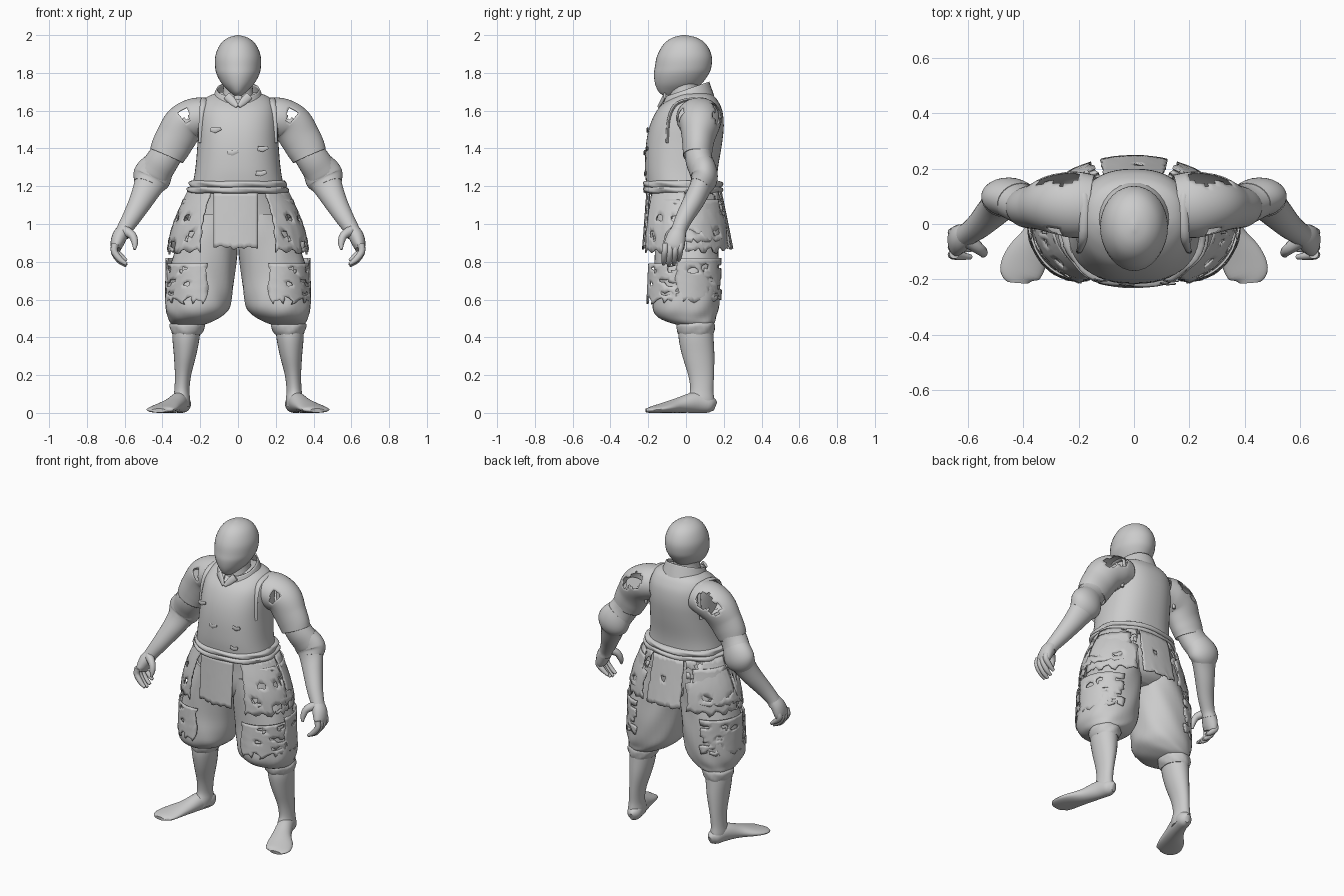
import bpy, bmesh, math, random
from mathutils import Vector as V

rng = random.Random(5)


def finish(name, bm, mirror=False, thick=0.0, angle=45):
    me = bpy.data.meshes.new(name)
    bmesh.ops.recalc_face_normals(bm, faces=bm.faces)
    bm.to_mesh(me)
    bm.free()
    ob = bpy.data.objects.new(name, me)
    bpy.context.collection.objects.link(ob)
    bpy.ops.object.select_all(action='DESELECT')
    ob.select_set(True)
    bpy.context.view_layer.objects.active = ob
    bpy.ops.object.shade_smooth_by_angle(angle=math.radians(angle))
    if thick:
        ob.modifiers.new("thickness", 'SOLIDIFY').thickness = thick
    if mirror:
        ob.modifiers.new("mirror", 'MIRROR').use_axis = (True, False, False)
    return ob


def spline(rows, sub):
    # Catmull-Rom through rows of numbers
    out, n = [], len(rows)
    for i in range(n - 1):
        a, b, c, d = rows[max(i - 1, 0)], rows[i], rows[i + 1], rows[min(i + 2, n - 1)]
        for s in range(sub):
            t = s / sub
            out.append([q + .5 * t * (r - p + t * (2*p - 5*q + 4*r - e + t * (3*(q - r) + e - p)))
                        for p, q, r, e in zip(a, b, c, d)])
    return out + [list(rows[-1])]


def loft(name, rows, ref=None, n=28, sub=4, mirror=False, caps=True, wave=0, power=1.0, holes=(), thick=0):
    # rows are x, y, z, r1, r2; horizontal rings unless ref gives the r2 direction
    bm = bmesh.new()
    rows = spline(rows, sub)
    P = [V(r[:3]) for r in rows]
    rings = []
    for i, r in enumerate(rows):
        u, v = V((1, 0, 0)), V((0, 1, 0))
        if ref:
            t = (P[min(i + 1, len(P) - 1)] - P[max(i - 1, 0)]).normalized()
            v = (V(ref) - t * t.dot(V(ref))).normalized()
            u = v.cross(t)
        ring = []
        for k in range(n):
            a = 2 * math.pi * k / n
            c, s = math.cos(a), math.sin(a)
            f = 1 + wave * math.sin(7 * a + i * .55)
            p = P[i] + u * (math.copysign(abs(c) ** power, c) * max(r[3], .001) * f) \
                + v * (math.copysign(abs(s) ** power, s) * max(r[4], .001) * f)
            p.z = max(p.z, 0)
            ring.append(bm.verts.new(p))
        rings.append(ring)
    for A, B in zip(rings, rings[1:]):
        for k in range(n):
            bm.faces.new((A[k], A[(k + 1) % n], B[(k + 1) % n], B[k]))
    if caps:
        bm.faces.new(rings[0])
        bm.faces.new(rings[-1])
    gone = [f for f in bm.faces if any((f.calc_center_median() - V(h[:3])).length < h[3] for h in holes)]
    bmesh.ops.delete(bm, geom=gone, context='FACES')
    return finish(name, bm, mirror, thick)


def upright(name, rows, **kw):
    # rows are z, centre x, half width, front y, back y
    return loft(name, [(x, (f + b) / 2, z, w, (b - f) / 2) for z, x, w, f, b in rows], **kw)


def panel(name, a0, a1, top, bottom, cx=0, cy=0, mirror=False, tears=0, rag=.02, tilt=0, nu=16, nv=12, bulge=.0):
    # torn curved plate between angles; top and bottom are z, rx, ry
    bm = bmesh.new()
    grid = []
    hem = [rng.uniform(-rag, rag) for _ in range(nu + 1)]
    for j in range(nv + 1):
        row = []
        for i in range(nu + 1):
            # shuffle inner points so tears look irregular
            t = j / nv + (rng.uniform(-.35, .35) / nv if 0 < j < nv and tears else 0)
            w = i / nu + (rng.uniform(-.35, .35) / nu if tears else 0)
            z, rx, ry = [p + (q - p) * t for p, q in zip(top, bottom)]
            a = math.radians(a0 + (a1 - a0) * w)
            k = 1 + bulge * math.sin(math.pi * t) + rng.uniform(-1, 1) * rag * .2
            x, y = cx + rx * k * math.cos(a), cy + ry * k * math.sin(a)
            row.append(bm.verts.new((x, y, z + hem[i] * t ** 5 + tilt * y)))
        grid.append(row)
    cells = {(i, j): bm.faces.new((grid[j][i], grid[j][i + 1], grid[j + 1][i + 1], grid[j + 1][i]))
             for i in range(nu) for j in range(nv)}
    gone = set()
    for _ in range(tears):
        i, j = rng.randrange(nu), rng.randrange(nv)
        gone.update([(i, j), (i + 1, j), (i + rng.choice((0, 2)), j + rng.choice((0, 1)))])
    bmesh.ops.delete(bm, geom=[cells[g] for g in gone if g in cells], context='FACES')
    return finish(name, bm, mirror, .008)


# Head and neck
upright("head", [(2.0, 0, .004, -.02, 0), (1.985, 0, .055, -.075, .06), (1.95, 0, .095, -.12, .108),
                 (1.89, 0, .12, -.153, .136), (1.83, 0, .121, -.165, .134), (1.79, 0, .112, -.17, .118),
                 (1.74, 0, .084, -.163, .08), (1.70, 0, .045, -.145, .02), (1.68, 0, .02, -.12, -.06)], n=36)
upright("neck", [(1.80, 0, .085, -.09, .09), (1.72, 0, .078, -.085, .07), (1.6, 0, .1, -.1, .1)])
panel("collar", -80, 90, (1.712, .115, .118), (1.61, .155, .15), cy=.005, mirror=True, rag=.006, tilt=.34)
# Collar tips folded down to a point at the throat
loft("collar_tip", [(.06, -.112, 1.68, .022, .008), (.03, -.128, 1.65, .02, .008), (.004, -.145, 1.622, .01, .006)],
     ref=(0, 1, 0), n=10, mirror=True)

# Breastplate and trunk
upright("breastplate", [(1.16, 0, .25, -.205, .17), (1.22, 0, .238, -.212, .165), (1.3, 0, .225, -.217, .17),
                        (1.42, 0, .215, -.212, .19), (1.52, 0, .212, -.192, .2), (1.6, 0, .205, -.155, .192),
                        (1.65, 0, .185, -.105, .17), (1.68, 0, .15, -.06, .145), (1.70, 0, .09, -.04, .11)],
        n=48, power=.85)
upright("hips", [(1.2, 0, .22, -.19, .16), (1.1, 0, .25, -.18, .17), (1.0, 0, .27, -.175, .17),
                 (.92, 0, .26, -.15, .15), (.88, 0, .17, -.1, .1)])

# Shoulder strap edges of the breastplate
loft("armhole_edge", [(.2, -.1, 1.43, .008, .01), (.195, -.09, 1.56, .008, .012), (.183, -.045, 1.64, .009, .018),
                      (.178, .06, 1.662, .009, .018), (.185, .13, 1.63, .008, .012), (.2, .13, 1.45, .008, .01)],
     ref=(1, 0, 0), n=8, mirror=True)
# Bent scraps lifted from the breastplate
for i, (x, y, z) in enumerate(((-.12, -.2, 1.5), (.13, -.203, 1.4), (-.03, -.216, 1.38), (.12, -.213, 1.27))):
    loft("torn_scrap_%d" % (i + 1), [(x - .025, y, z, .012, .004), (x, y - .006, z - .004, .014, .004),
                                     (x + .03, y - .004, z + .006, .009, .003)], ref=(0, 1, 0), n=6, sub=1)

# Belt with a rolled, uneven rim
for nm, z, g in (("belt_lower", 1.18, .0), ("belt_upper", 1.21, -.01)):
    upright(nm, [(z - .02, 0, .245, -.205, .17), (z - .01, 0, .265 + g, -.226, .19), (z + .01, 0, .268 + g, -.228, .192),
                 (z + .02, 0, .245, -.205, .17)], n=48, wave=.02, power=.9)

# Torn sleeve over the upper arm
loft("sleeve", [(.15, .065, 1.57, .098, .112), (.22, .07, 1.56, .108, .12), (.285, .072, 1.525, .11, .108),
                (.33, .065, 1.455, .106, .088), (.36, .062, 1.40, .102, .08), (.378, .06, 1.36, .094, .076)],
     ref=(0, 1, 0), n=44, sub=7, mirror=True, caps=False, thick=.005,
     holes=[(.285, -.03, 1.585, .03), (.27, -.035, 1.555, .02), (.25, .18, 1.605, .052), (.32, .16, 1.56, .035)])

# Arm with padded elbow, down to the wrist
loft("arm", [(.3, .068, 1.5, .08, .072), (.385, .066, 1.36, .085, .072), (.43, .085, 1.29, .089, .07),
             (.455, .095, 1.245, .092, .068), (.48, .075, 1.19, .076, .058), (.515, .04, 1.12, .062, .055),
             (.56, -.005, 1.04, .05, .047), (.6, -.035, .975, .041, .041), (.617, -.045, .94, .04, .045)],
     ref=(0, 1, 0), mirror=True)
loft("elbow_cuff", [(.42, .082, 1.31, .087, .069), (.445, .095, 1.27, .1, .071), (.463, .095, 1.235, .099, .07),
                    (.48, .076, 1.2, .076, .059)], ref=(0, 1, 0), mirror=True)

# Hand with curled fingers
loft("palm", [(.6, -.035, .975, .036, .038), (.626, -.05, .935, .04, .05), (.642, -.062, .89, .034, .055),
              (.645, -.07, .865, .024, .05)], ref=(0, 1, 0), n=18, mirror=True)
for i in range(4):
    y, dz = -.028 - .027 * i, (.02, 0, -.008, .0)[i]
    loft("finger_%d" % (i + 1), [(.65, y, .895, .019, .017), (.655, y - .003, .855 + dz / 2, .018, .017),
                                 (.625, y - .007, .813 + dz, .016, .015), (.59, y - .01, .787 + dz, .009, .009)],
         ref=(0, 1, 0), n=10, mirror=True)
loft("thumb", [(.6, -.06, .965, .028, .028), (.56, -.09, .94, .022, .021), (.546, -.105, .9, .017, .016),
               (.548, -.115, .865, .007, .007)], ref=(0, 1, 0), n=10, mirror=True)

# Hanging skirt plates
panel("front_skirt_plate", -111, -73, (1.17, .36, .21), (.875, .36, .232), rag=.01)
panel("back_skirt_plate", 71, 109, (1.17, .33, .19), (.875, .37, .25), tears=1, rag=.01)
panel("side_skirt_plate_front", -57, -2, (1.18, .265, .212), (.855, .375, .255), mirror=True, tears=7, bulge=.06)
panel("side_skirt_plate_back", 1, 64, (1.18, .265, .19), (.86, .372, .25), mirror=True, tears=5, bulge=.06)
for i, z in enumerate((1.13, 1.0)):
    w = .275 + (1.18 - z) * .38
    panel("skirt_slat_%d" % (i + 1), -54, 55, (z, w, .218 + i * .016), (z - .09, w + .028, .23 + i * .014),
          mirror=True, tears=9, nv=4, nu=22, rag=.014)

# Baggy trousers gathered below the knee
upright("trouser_leg", [(1.05, .125, .125, -.16, .16), (.95, .15, .145, -.165, .165), (.85, .172, .167, -.165, .17),
                        (.72, .196, .178, -.165, .18), (.62, .207, .177, -.175, .178), (.55, .217, .168, -.175, .172),
                        (.505, .232, .138, -.145, .16), (.475, .255, .1, -.08, .148), (.46, .27, .06, -.01, .12)],
        n=42, mirror=True, wave=.014, power=.92)
upright("knee_band", [(.485, .265, .08, -.04, .145), (.465, .268, .094, -.052, .152), (.435, .27, .086, -.048, .15),
                      (.415, .272, .075, -.038, .145)], mirror=True, wave=.025)
panel("thigh_plate_front", -102, -10, (.79, .18, .2), (.59, .186, .21), cx=.2, mirror=True, tears=7)
panel("thigh_plate_back", -16, 80, (.82, .184, .19), (.6, .186, .192), cx=.2, mirror=True, tears=8)

# Shin and foot
upright("shin", [(.5, .27, .072, -.03, .14), (.41, .275, .073, -.04, .145), (.31, .28, .06, -.022, .15),
                 (.2, .291, .043, .012, .148), (.12, .297, .04, .022, .145), (.07, .298, .045, .005, .15),
                 (.03, .297, .042, .01, .15)], mirror=True)
loft("foot", [(.285, .155, .035, .015, .025), (.29, .125, .045, .042, .045), (.31, .05, .055, .048, .055),
              (.345, -.04, .04, .057, .04), (.388, -.12, .026, .077, .026), (.415, -.18, .017, .073, .017),
              (.42, -.212, .012, .038, .011)], ref=(0, 0, 1), mirror=True)
